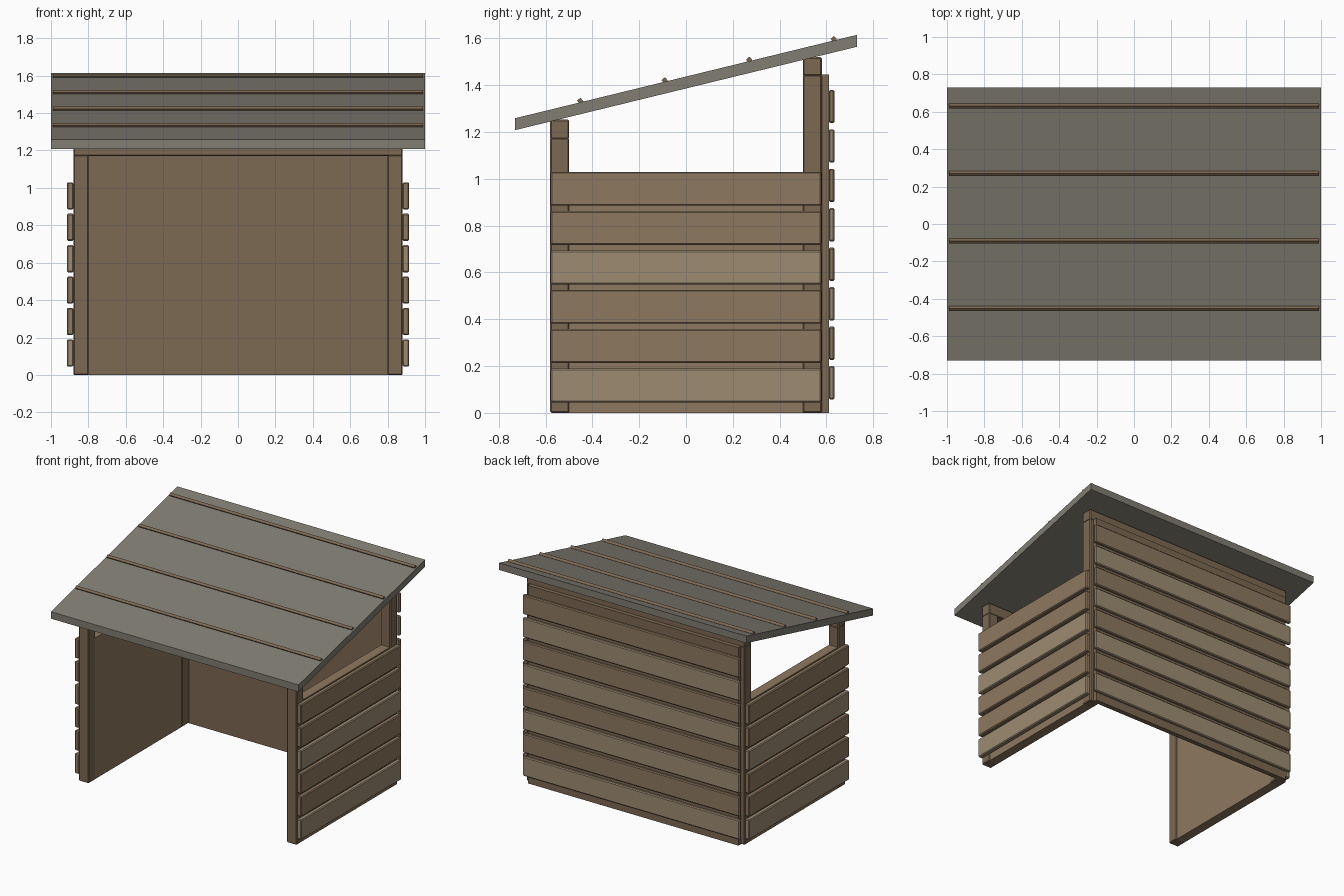
import bpy, bmesh, math
from mathutils import Matrix

if "Cube" in bpy.data.objects:
    bpy.data.objects.remove(bpy.data.objects["Cube"])


def material(name, rgb):
    m = bpy.data.materials.new(name)
    m.diffuse_color = (*rgb, 1)
    m.use_nodes = True
    m.node_tree.nodes["Principled BSDF"].inputs["Base Color"].default_value = m.diffuse_color
    return m


WOOD = material("wood", (0.27, 0.19, 0.115))
DARK = material("dark_wood", (0.2, 0.14, 0.085))
LIGHT = material("light_wood", (0.34, 0.26, 0.17))
FELT = material("roof_felt", (0.22, 0.205, 0.17))


def finish(name, bm, mat, bevel=0):
    me = bpy.data.meshes.new(name)
    bm.to_mesh(me)
    bm.free()
    ob = bpy.data.objects.new(name, me)
    bpy.context.collection.objects.link(ob)
    me.materials.append(mat)
    if bevel:
        b = ob.modifiers.new("edge_bevel", 'BEVEL')
        b.width = bevel
        b.segments = 1
    return ob


def box(name, x, y, z, mat, bevel=0.005):
    bm = bmesh.new()
    bmesh.ops.create_cube(bm, size=1)
    for v in bm.verts:
        for i, (lo, hi) in enumerate((x, y, z)):
            v.co[i] = (lo + hi) / 2 + v.co[i] * (hi - lo)
    return finish(name, bm, mat, bevel)


# Posts, side panels and side boards, mirrored left and right
for s, side in ((-1, "left"), (1, "right")):
    def xs(a, b):
        return tuple(sorted((s * a, s * b)))
    box(f"front_post_{side}", xs(0.80, 0.88), (-0.58, -0.50), (0, 1.175), DARK)
    box(f"back_post_{side}", xs(0.80, 0.88), (0.50, 0.58), (0, 1.445), DARK)
    box(f"side_panel_{side}", xs(0.805, 0.875), (-0.51, 0.51), (0, 1.03), WOOD, 0)
    for i in range(6):
        z = 0.045 + i * 0.168
        box(f"side_board_{side}_{i + 1}", xs(0.88, 0.915), (-0.578, 0.578),
            (z, z + 0.145), LIGHT if i in (0, 3) else WOOD, 0.006)

# Top beams across the posts
box("front_beam", (-0.88, 0.88), (-0.58, -0.50), (1.17, 1.253), DARK)
box("back_beam", (-0.88, 0.88), (0.50, 0.58), (1.44, 1.52), DARK)

# Back wall with its boards
box("back_panel", (-0.85, 0.85), (0.575, 0.61), (0, 1.445), DARK, 0)
for i in range(8):
    z = 0.058 + i * 0.1686
    box(f"back_board_{i + 1}", (-0.876, 0.876), (0.61, 0.635),
        (z, z + 0.142), LIGHT if i % 2 == 0 else WOOD, 0.006)

# Sloped roof slab
bm = bmesh.new()
profile = [(-0.73, 1.208), (0.73, 1.564), (0.73, 1.615), (-0.73, 1.259)]
face = bm.faces.new([bm.verts.new((-1, y, z)) for y, z in profile])
ext = bmesh.ops.extrude_face_region(bm, geom=[face])
bmesh.ops.translate(bm, vec=(2, 0, 0),
                    verts=[g for g in ext["geom"] if isinstance(g, bmesh.types.BMVert)])
bmesh.ops.recalc_face_normals(bm, faces=bm.faces)
finish("roof", bm, FELT)

# Thin battens across the roof
for i in range(4):
    y = -0.452 + i * 0.361
    z = 1.259 + (y + 0.73) * 0.356 / 1.46 + 0.006
    bm = bmesh.new()
    bmesh.ops.create_cube(bm, size=1, matrix=Matrix.Translation((0, y, z))
                          @ Matrix.Rotation(math.radians(40), 4, 'X')
                          @ Matrix.Diagonal((1.98, 0.019, 0.019, 1)))
    finish(f"roof_batten_{i + 1}", bm, DARK)
